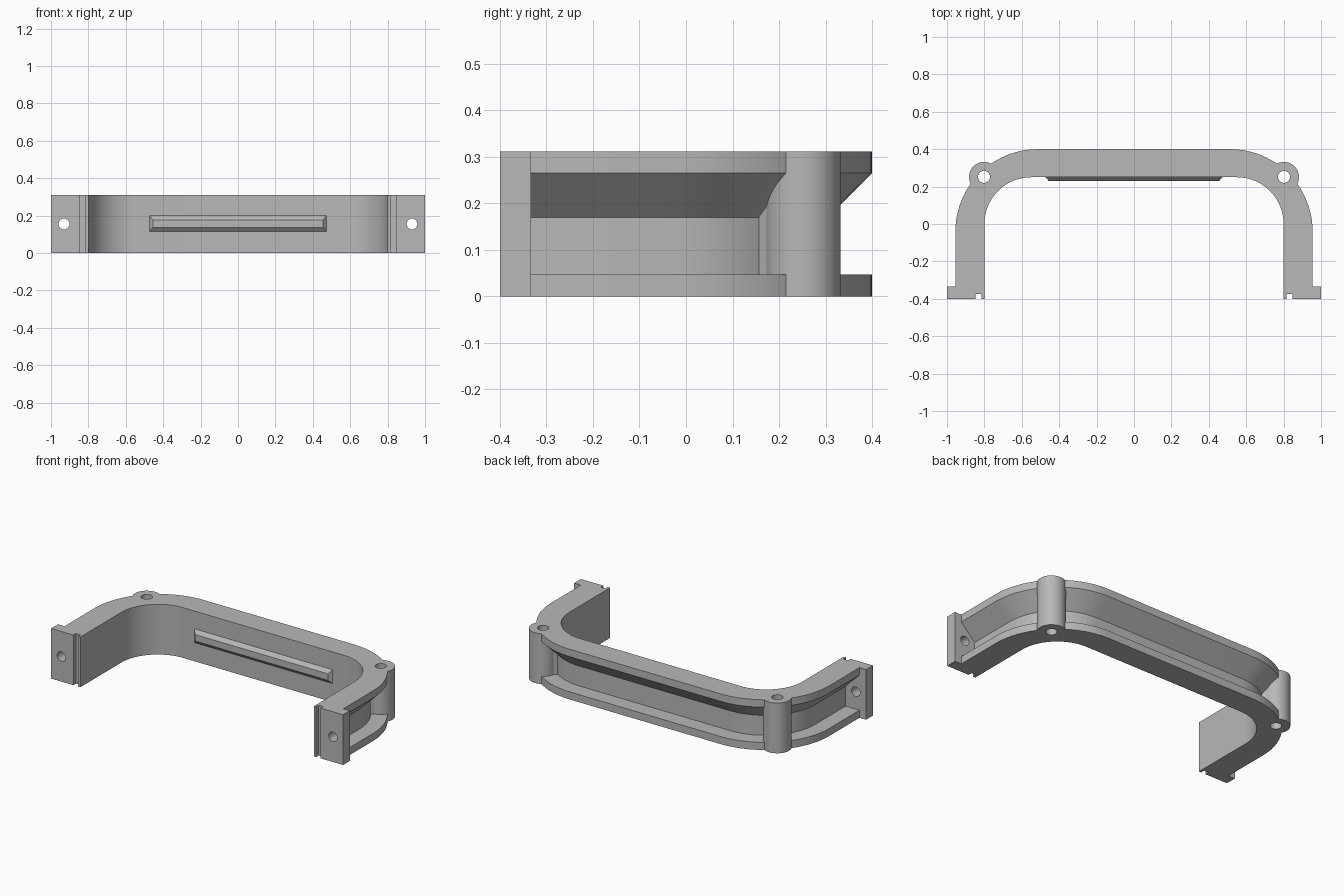
import bpy, bmesh, math
from mathutils import Matrix

old = bpy.data.objects.get("Cube")
if old:
    bpy.data.objects.remove(old, do_unlink=True)

H = 0.311            # height of the part
BOSS = (0.802, 0.252)  # screw boss position

grey = bpy.data.materials.new("plain grey")
grey.use_nodes = True
colour = (0.48, 0.48, 0.48, 1)
grey.diffuse_color = colour
grey.node_tree.nodes["Principled BSDF"].inputs["Base Color"].default_value = colour


def make(name, bm):
    bmesh.ops.recalc_face_normals(bm, faces=bm.faces)
    mesh = bpy.data.meshes.new(name)
    bm.to_mesh(mesh)
    bm.free()
    mesh.materials.append(grey)
    obj = bpy.data.objects.new(name, mesh)
    bpy.context.collection.objects.link(obj)
    return obj


def box(name, x0, x1, y0, y1, z0, z1):
    bm = bmesh.new()
    size = Matrix.Diagonal((x1 - x0, y1 - y0, z1 - z0, 1))
    place = Matrix.Translation(((x0 + x1) / 2, (y0 + y1) / 2, (z0 + z1) / 2))
    bmesh.ops.create_cube(bm, size=1, matrix=place @ size)
    return make(name, bm)


def cylinder(name, r, depth, centre, turn=0, sides=48):
    bm = bmesh.new()
    m = Matrix.Translation(centre) @ Matrix.Rotation(turn, 4, 'X')
    bmesh.ops.create_cone(bm, cap_ends=True, segments=sides, radius1=r,
                          radius2=r, depth=depth, matrix=m)
    return make(name, bm)


def combine(target, tool, operation):
    mod = target.modifiers.new(operation.lower(), 'BOOLEAN')
    mod.operation, mod.solver, mod.object = operation, 'EXACT', tool
    bpy.context.view_layer.objects.active = target
    bpy.ops.object.modifier_apply(modifier=mod.name)
    bpy.data.objects.remove(tool, do_unlink=True)


def u_path(cx, cy, r, steps=24):
    """Rounded U seen from above, from the left leg round to the right."""
    half = [(cx + r, -0.36)]
    for i in range(steps + 1):
        a = math.pi / 2 * i / steps
        half.append((cx + r * math.cos(a), cy + r * math.sin(a)))
    return half + [(-x, y) for x, y in reversed(half)]


# Frame: channel section, open outwards, swept round the U
inner = u_path(0.55, 0, 0.25)
web = u_path(0.515, -0.04, 0.345)
outer = u_path(0.515, -0.04, 0.44)
section = [(inner, 0), (outer, 0), (outer, 0.047), (web, 0.047),
           (web, 0.17), (outer, 0.265), (outer, H), (inner, H)]
bm = bmesh.new()
rings = [[bm.verts.new((*path[i], z)) for path, z in section]
         for i in range(len(inner))]
n = len(section)
for a, b in zip(rings, rings[1:]):
    for j in range(n):
        k = (j + 1) % n
        bm.faces.new((a[j], a[k], b[k], b[j]))
bm.faces.new(rings[0])
bm.faces.new(rings[-1])
frame = make("channel_frame", bm)

for s in (1, -1):
    # Screw boss with a short rib joining it to the web
    x, y = s * BOSS[0], BOSS[1]
    rib = box("rib", -0.065, 0.065, -0.08, 0, 0.02, 0.29)
    rib.data.transform(Matrix.Translation((x, y, 0))
                       @ Matrix.Rotation(-s * math.pi / 4, 4, 'Z'))
    combine(frame, rib, 'UNION')
    combine(frame, cylinder("boss", 0.08, H, (x, y, H / 2)), 'UNION')
    # Mounting foot
    xs = sorted((s * 0.8, s * 1.0))
    combine(frame, box("foot", *xs, -0.4, -0.333, 0, H), 'UNION')

for s in (1, -1):
    # Boss hole, foot hole and foot groove
    combine(frame, cylinder("boss_hole", 0.032, 1,
                            (s * BOSS[0], BOSS[1], H / 2)), 'DIFFERENCE')
    combine(frame, cylinder("foot_hole", 0.029, 0.2, (s * 0.93, -0.36, H / 2),
                            math.pi / 2), 'DIFFERENCE')
    xs = sorted((s * 0.815, s * 0.847))
    combine(frame, box("groove", *xs, -0.5, -0.375, -0.1, 0.5), 'DIFFERENCE')

# Bevelled ridge on the inner back wall
ridge = box("inner_ridge", -0.475, 0.475, 0.23, 0.252, 0.113, 0.203)
for v in ridge.data.vertices:
    if v.co.y < 0.24:
        v.co.x -= math.copysign(0.02, v.co.x)
        v.co.z += 0.025 if v.co.z < 0.158 else -0.025

# Smooth curved walls, crisp corners
bpy.ops.object.select_all(action='DESELECT')
frame.select_set(True)
bpy.context.view_layer.objects.active = frame
bpy.ops.object.shade_smooth_by_angle(angle=math.radians(25))
